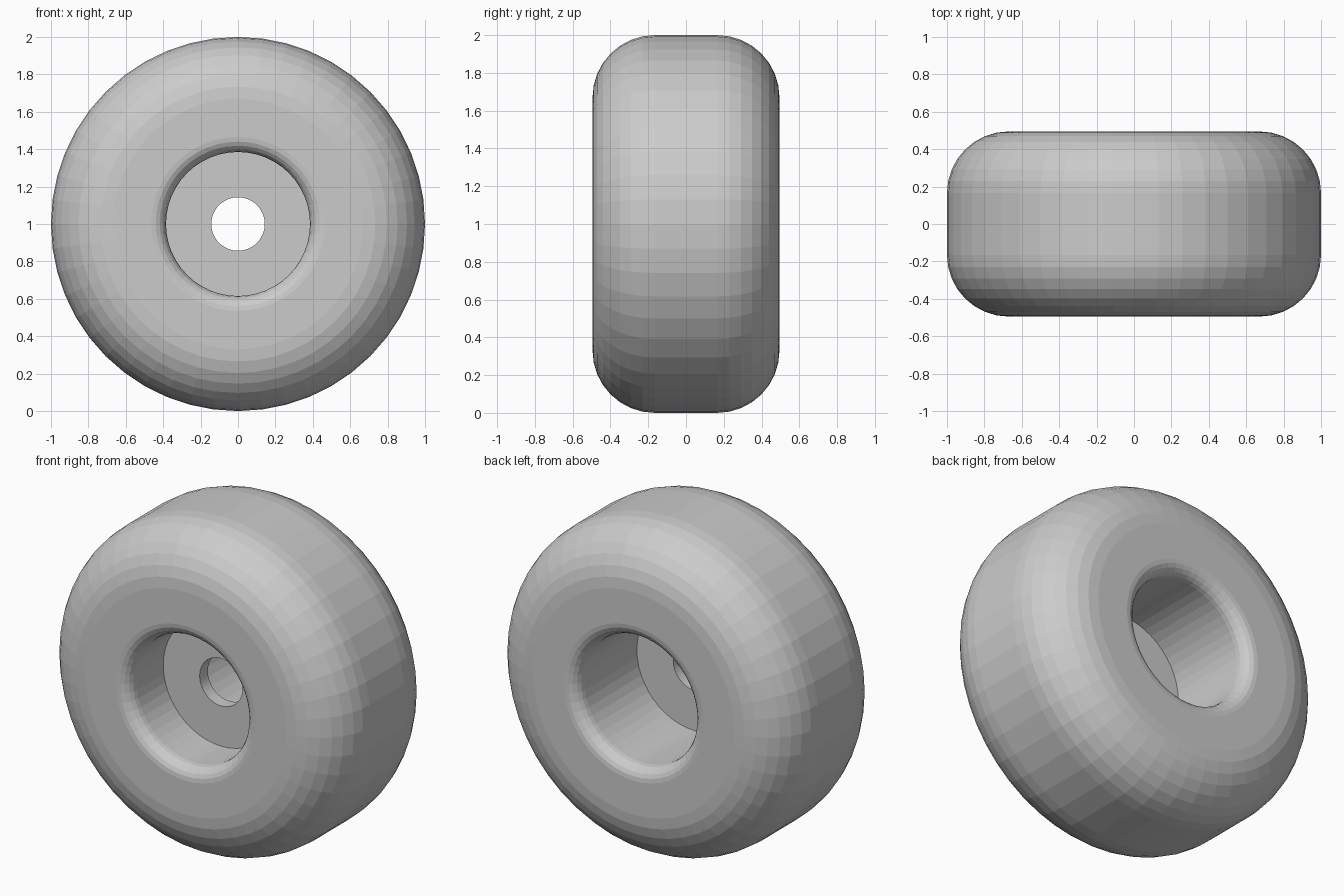
import bpy, bmesh
from math import cos, sin, pi, radians
from mathutils import Vector

if "Cube" in bpy.data.objects:
    bpy.data.objects.remove(bpy.data.objects["Cube"])

R, W = 1.0, 0.495            # outer radius, half width
ROUND, LIP = 0.33, 0.08      # outer shoulder and recess lip radii
RECESS, BORE = 0.385, 0.143  # recess and axle hole radii
WEB_FRONT, WEB_BACK = -0.16, -0.083
SEGMENTS = 48


def arc(r, y, radius, start, end, steps):
    """Points (r, y) along a rounded corner."""
    pts = []
    for i in range(steps + 1):
        a = radians(start + (end - start) * i / steps)
        pts.append((r + radius * cos(a), y + radius * sin(a)))
    return pts


# Closed cross-section (radius, y), from the axle hole round the front to the back
profile = [(BORE, WEB_FRONT), (RECESS, WEB_FRONT)]
profile += arc(RECESS + LIP, -W + LIP, LIP, 180, 270, 5)
profile += arc(R - ROUND, -W + ROUND, ROUND, -90, 0, 8)
profile += arc(R - ROUND, W - ROUND, ROUND, 0, 90, 8)
profile += arc(RECESS + LIP, W - LIP, LIP, 90, 180, 5)
profile += [(RECESS, WEB_BACK), (BORE, WEB_BACK)]

# Revolve the section around the axle
bm = bmesh.new()
verts = [bm.verts.new((r, y, 1.0)) for r, y in profile]
edges = [bm.edges.new((verts[i], verts[(i + 1) % len(verts)])) for i in range(len(verts))]
bmesh.ops.spin(bm, geom=verts + edges, cent=Vector((0, 0, 1)), axis=Vector((0, 1, 0)),
               angle=2 * pi, steps=SEGMENTS, use_merge=False)
bmesh.ops.remove_doubles(bm, verts=bm.verts, dist=0.0005)
bmesh.ops.recalc_face_normals(bm, faces=bm.faces)

mesh = bpy.data.meshes.new("wheel")
bm.to_mesh(mesh)
bm.free()
wheel = bpy.data.objects.new("wheel", mesh)
bpy.context.collection.objects.link(wheel)
